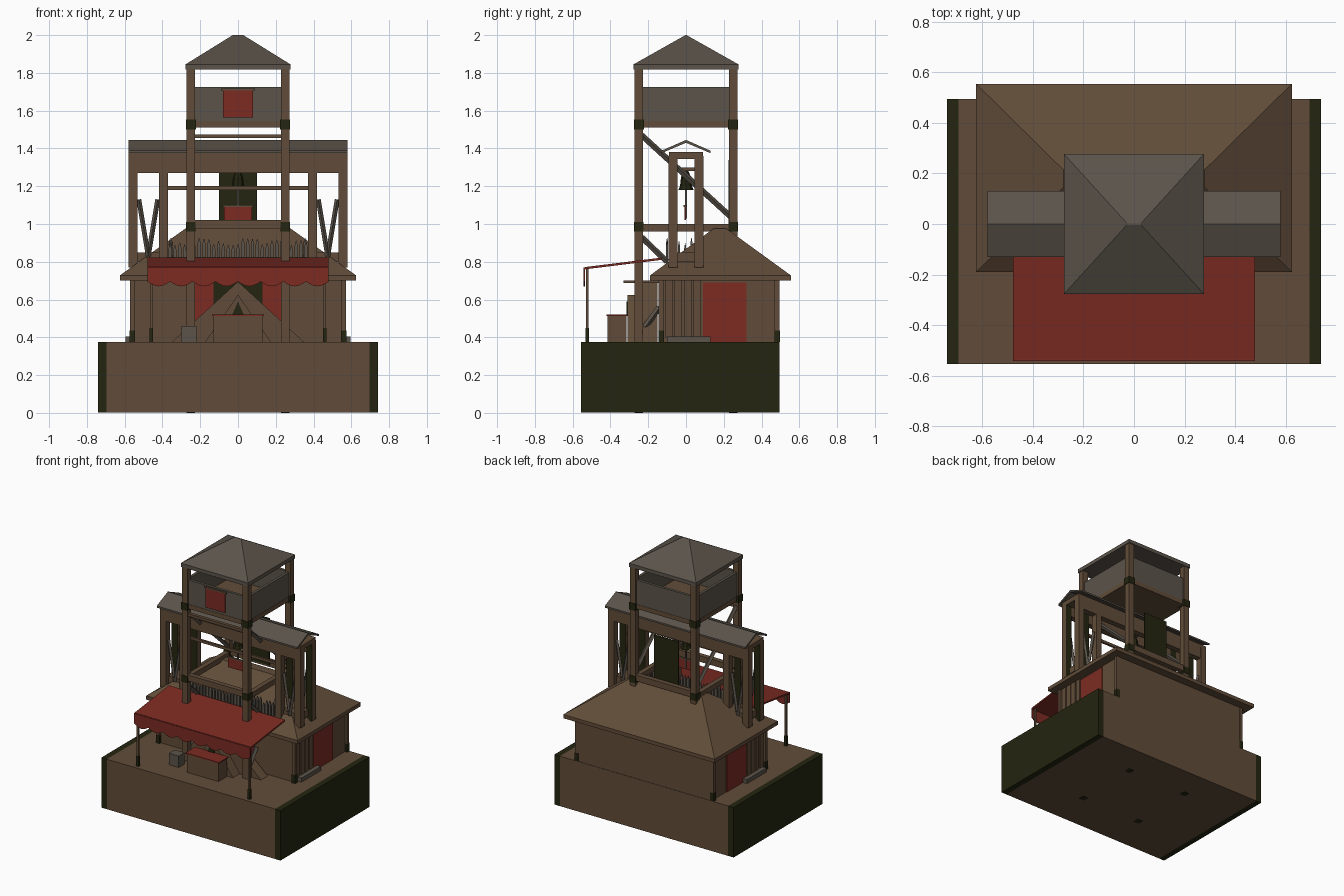
import bpy, bmesh, math, random
from mathutils import Vector

random.seed(4)
cube = bpy.data.objects.get("Cube")
if cube:
    bpy.data.objects.remove(cube, do_unlink=True)


def material(name, rgb):
    m = bpy.data.materials.new(name)
    m.use_nodes = True
    m.diffuse_color = (*rgb, 1)
    bsdf = m.node_tree.nodes["Principled BSDF"]
    bsdf.inputs["Base Color"].default_value = (*rgb, 1)
    bsdf.inputs["Roughness"].default_value = 0.9
    return m


WOOD = material("brown wood", (0.12, 0.073, 0.041))
GREY = material("weathered grey", (0.105, 0.087, 0.069))
RED = material("red cloth", (0.2, 0.024, 0.016))
DARK = material("dark olive", (0.017, 0.018, 0.005))


def finish(name, bm, *mats):
    bmesh.ops.recalc_face_normals(bm, faces=bm.faces)
    me = bpy.data.meshes.new(name)
    bm.to_mesh(me)
    bm.free()
    for m in mats:
        me.materials.append(m)
    ob = bpy.data.objects.new(name, me)
    bpy.context.collection.objects.link(ob)
    return ob


def loft(name, mat, rings):
    """Closed solid through rings holding equal numbers of points."""
    bm = bmesh.new()
    vs = [[bm.verts.new(p) for p in r] for r in rings]
    n = len(vs[0])
    bm.faces.new(vs[0])
    bm.faces.new(vs[-1])
    for a, b in zip(vs, vs[1:]):
        for i in range(n):
            j = (i + 1) % n
            bm.faces.new((a[i], a[j], b[j], b[i]))
    return finish(name, bm, mat)


def rect(x0, x1, y0, y1, z):
    return [(x0, y0, z), (x1, y0, z), (x1, y1, z), (x0, y1, z)]


def box(name, mat, x0, x1, y0, y1, z0, z1):
    return loft(name, mat, [rect(x0, x1, y0, y1, z0), rect(x0, x1, y0, y1, z1)])


def post(name, mat, x, y, w, z0, z1):
    return box(name, mat, x - w / 2, x + w / 2, y - w / 2, y + w / 2, z0, z1)


def prism_y(name, mat, pts, y0, y1):
    return loft(name, mat, [[(x, y, z) for x, z in pts] for y in (y0, y1)])


def prism_x(name, mat, pts, x0, x1):
    return loft(name, mat, [[(x, y, z) for y, z in pts] for x in (x0, x1)])


def beam(name, mat, p, q, w):
    """Square bar between two points."""
    p, q = Vector(p), Vector(q)
    d = (q - p).normalized()
    side = d.orthogonal().normalized() * w / 2
    up = d.cross(side)
    return loft(name, mat, [[c + side + up, c - side + up, c - side - up, c + side - up]
                            for c in (p, q)])


SIDES = (("right", -1), ("left", 1))

# Base block with dark ends
box("base", WOOD, -0.695, 0.695, -0.555, 0.495, 0.002, 0.375)
for side, s in SIDES:
    x = sorted((s * 0.695, s * 0.74))
    box(side + "_base_end", DARK, *x, -0.555, 0.495, 0.002, 0.375)
    for y in (-0.25, 0.25):
        post(side + "_base_socket", DARK, s * 0.25, y, 0.045, 0, 0.004)

# House body and hipped roof
box("house_walls", WOOD, -0.555, 0.555, -0.13, 0.492, 0.375, 0.71)
loft("house_roof", WOOD, [rect(-0.625, 0.625, -0.19, 0.555, 0.70),
                          rect(-0.625, 0.625, -0.19, 0.555, 0.728),
                          rect(-0.28, 0.28, 0.145, 0.215, 0.975)])
box("doorway", DARK, -0.13, 0.13, -0.136, -0.128, 0.375, 0.695)
for side, s in SIDES:
    box(side + "_curtain", RED, *sorted((s * 0.13, s * 0.23)), -0.14, -0.131, 0.375, 0.695)
    box(side + "_side_door", RED, *sorted((s * 0.553, s * 0.561)), 0.09, 0.32, 0.375, 0.69)
    box(side + "_step", GREY, *sorted((s * 0.55, s * 0.595)), -0.1, 0.13, 0.375, 0.405)
    for y in (-0.132, 0.482):
        post(side + "_corner_post", WOOD, s * 0.56, y, 0.025, 0.375, 0.71)
        post(side + "_post_foot", DARK, s * 0.56, y, 0.029, 0.375, 0.435)
    for y in (-0.09, -0.04, 0.01, 0.06):
        box(side + "_plank", WOOD, *sorted((s * 0.55, s * 0.563)), y - 0.02, y + 0.02, 0.4, 0.7)

# Watchtower frame
for side, s in SIDES:
    x = s * 0.25
    post(side + "_front_tower_post", WOOD, x, -0.25, 0.045, 0.375, 1.825)
    post(side + "_rear_tower_post", WOOD, x, 0.25, 0.045, 0.85, 1.825)
    for y in (-0.25, 0.25):
        post(side + "_lower_wrap", DARK, x, y, 0.051, 0.96, 1.01)
        post(side + "_upper_wrap", DARK, x, y, 0.053, 1.5, 1.552)
    box(side + "_lower_side_beam", WOOD, x - 0.018, x + 0.018, -0.25, 0.25, 0.96, 1.0)
    box(side + "_cabin_wall", GREY, x - 0.01, x + 0.01, -0.235, 0.235, 1.545, 1.725)
    beam(side + "_long_brace", GREY, (x, -0.235, 1.47), (x, 0.235, 1.04), 0.022)
    beam(side + "_short_brace", GREY, (x, -0.235, 0.93), (x, -0.1, 0.8), 0.022)
    beam(side + "_foot_brace", GREY, (x, -0.235, 0.43), (x, -0.14, 0.56), 0.022)
for end, y in (("front", -0.25), ("rear", 0.25)):
    box(end + "_lower_beam", WOOD, -0.23, 0.23, y - 0.018, y + 0.018, 0.975, 1.02)
    box(end + "_cabin_wall", GREY, -0.23, 0.23, y - 0.01, y + 0.01, 1.545, 1.725)
box("front_middle_beam", WOOD, -0.23, 0.23, -0.262, -0.238, 1.455, 1.475)
box("cabin_floor", WOOD, -0.262, 0.262, -0.262, 0.262, 1.512, 1.545)
box("rear_hanging", DARK, -0.1, 0.1, 0.225, 0.233, 0.99, 1.34)
box("cabin_banner", RED, -0.08, 0.08, -0.27, -0.262, 1.565, 1.71)
box("banner_rod", WOOD, -0.09, 0.09, -0.272, -0.259, 1.708, 1.718)
loft("tower_roof", GREY, [rect(-0.278, 0.278, -0.278, 0.278, 1.817),
                          rect(-0.278, 0.278, -0.278, 0.278, 1.845),
                          rect(-0.028, 0.028, -0.003, 0.003, 2.0)])

# Bell gate standing across the house roof
for side, s in SIDES:
    for x in (s * 0.555, s * 0.395):
        for y in (-0.068, 0.068):
            col = post(side + "_gate_column", WOOD, x, y, 0.048, 0.77, 1.36)
            col.data.materials.append(DARK)
            for f in col.data.polygons:          # dark inner faces
                if f.normal.y * y < -0.01:
                    f.material_index = 1
    for y in (-0.068, 0.068):
        for x in (0.525, 0.425):
            beam(side + "_gate_brace", GREY, (s * x, y, 1.13), (s * 0.475, y, 0.83), 0.018)
    box(side + "_gate_sill", WOOD, *sorted((s * 0.4, s * 0.55)), -0.06, 0.06, 0.8, 0.85)
    box(side + "_gate_header", WOOD, *sorted((s * 0.375, s * 0.579)), -0.09, 0.09, 1.345, 1.38)
for y in (-0.068, 0.068):
    box("gate_lintel", WOOD, -0.579, 0.579, y - 0.022, y + 0.022, 1.27, 1.38)
box("gate_rail", WOOD, -0.37, 0.37, -0.075, -0.06, 1.18, 1.2)
prism_x("gate_roof", GREY, [(-0.13, 1.375), (0, 1.43), (0.13, 1.375), (0.13, 1.388),
                            (0, 1.445), (-0.13, 1.388)], -0.58, 0.58)

# Bell, its rope and the cloth below it
ring = [(math.cos(i * math.pi / 4), math.sin(i * math.pi / 4)) for i in range(8)]
loft("bell", DARK, [[(c * r, s * r, z) for c, s in ring] for r, z in
                    ((0.04, 1.18), (0.032, 1.2), (0.026, 1.25), (0.012, 1.28))])
box("bell_axle", WOOD, -0.02, 0.02, -0.07, 0.07, 1.28, 1.3)
post("bell_rope", GREY, 0, 0, 0.01, 1.03, 1.2)
box("rope_cloth", RED, -0.075, 0.075, -0.009, -0.001, 1.02, 1.09)
box("cloth_rod", WOOD, -0.082, 0.082, -0.012, 0.002, 1.09, 1.1)

# Picket fence on the roof
spots = [(-0.36 + i * 0.0257, -0.1) for i in range(29)]
spots += [(s * 0.355, -0.07 + i * 0.033) for s in (-1, 1) for i in range(4)]
for x, y in spots:
    h = random.uniform(0.885, 0.93)
    loft("picket", GREY, [rect(x - 0.009, x + 0.009, y - 0.006, y + 0.006, 0.79),
                          rect(x - 0.009, x + 0.009, y - 0.006, y + 0.006, h - 0.03),
                          rect(x - 0.001, x + 0.001, y - 0.001, y + 0.001, h)])

# Market awning with a scalloped front edge
prism_x("awning", RED, [(-0.535, 0.76), (-0.13, 0.81), (-0.13, 0.822), (-0.535, 0.772)],
        -0.48, 0.48)
scallops = [(-0.48 + 0.02 * i, 0.695 - 0.025 * abs(math.sin(i * math.pi / 6)))
            for i in range(49)]
prism_y("awning_valance", RED, scallops + [(0.48, 0.77), (-0.48, 0.77)], -0.542, -0.535)
for side, s in SIDES:
    post(side + "_awning_pole", WOOD, s * 0.46, -0.522, 0.014, 0.375, 0.765)
    post(side + "_pole_foot", DARK, s * 0.46, -0.522, 0.018, 0.375, 0.45)

# Tent, counter and crate under the awning
prism_y("rear_tent", WOOD, [(-0.35, 0.375), (0.35, 0.375), (0, 0.695)], -0.23, -0.15)
prism_y("front_tent", WOOD, [(-0.175, 0.375), (0.175, 0.375), (0, 0.625)], -0.31, -0.23)
box("tent_ridge", WOOD, -0.006, 0.006, -0.33, -0.14, 0.688, 0.7)
prism_y("tent_opening", DARK, [(-0.03, 0.52), (0.03, 0.52), (0, 0.59)], -0.316, -0.309)
box("counter", WOOD, -0.13, 0.13, -0.415, -0.315, 0.375, 0.513)
box("counter_cloth", RED, -0.138, 0.138, -0.422, -0.308, 0.513, 0.522)
box("crate", GREY, -0.3, -0.22, -0.385, -0.315, 0.375, 0.46)
